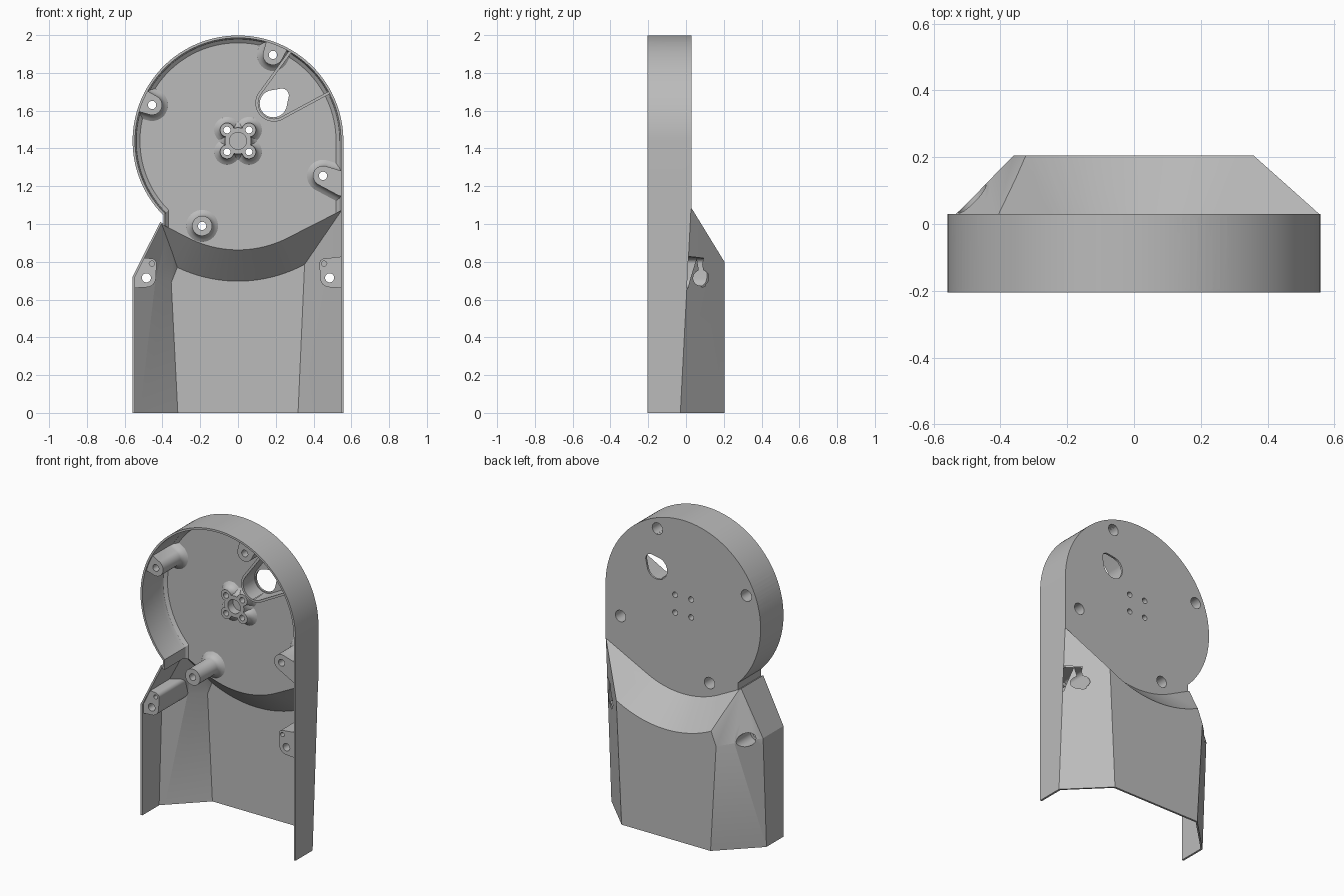
import bpy, bmesh
from math import sin, cos, radians, hypot, pi

if "Cube" in bpy.data.objects:
    bpy.data.objects.remove(bpy.data.objects["Cube"])

CZ, R, T = 1.44, 0.558, 0.013        # disc centre height, disc radius, wall thickness
FRONT, PLATE, BACK = -0.205, 0.03, 0.205
TILT = radians(27)

grey = bpy.data.materials.new("plain_grey")
grey.use_nodes = True
grey.diffuse_color = (0.5, 0.5, 0.5, 1)
grey.node_tree.nodes["Principled BSDF"].inputs["Base Color"].default_value = (0.5, 0.5, 0.5, 1)


def loft(name, layers):
    """Closed solid through loops of equal point count."""
    bm = bmesh.new()
    rings = [[bm.verts.new(p) for p in layer] for layer in layers]
    n = len(rings[0])
    for a, b in zip(rings, rings[1:]):
        for i in range(n):
            j = (i + 1) % n
            bm.faces.new((a[i], a[j], b[j], b[i]))
    bm.faces.new(rings[0])
    bm.faces.new(rings[-1])
    bmesh.ops.triangulate(bm, faces=bm.faces[:])
    bmesh.ops.recalc_face_normals(bm, faces=bm.faces[:])
    mesh = bpy.data.meshes.new(name)
    bm.to_mesh(mesh)
    bm.free()
    mesh.materials.append(grey)
    ob = bpy.data.objects.new(name, mesh)
    bpy.context.scene.collection.objects.link(ob)
    return ob


def combine(target, tool, op, keep=False):
    mod = target.modifiers.new("cut", 'BOOLEAN')
    mod.object, mod.operation, mod.solver = tool, op, 'EXACT'
    bpy.context.view_layer.objects.active = target
    bpy.ops.object.modifier_apply(modifier=mod.name)
    if not keep:
        bpy.data.objects.remove(tool)


def at(y, pts):
    return [(x, y, z) for x, z in pts]


def hull(circles, grow=0.0, n=48):
    """Rounded outline stretched around circles (x, z, radius)."""
    pts = []
    for i in range(n):
        dx, dz = cos(2 * pi * i / n), sin(2 * pi * i / n)
        x, z, r = max(circles, key=lambda c: c[0] * dx + c[1] * dz + c[2])
        pts.append((x + (r + grow) * dx, z + (r + grow) * dz))
    return pts


def rod(name, circles, y0, y1):
    return loft(name, [at(y0, hull(circles)), at(y1, hull(circles))])


def flared(name, circles, y0):
    """Boss with a soft fillet where it meets the plate."""
    steps = ((y0, 0), (-0.02, 0), (-0.005, 0.006), (0.008, 0.018), (0.02, 0.036))
    return loft(name, [at(y, hull(circles, g)) for y, g in steps])


def saddle(r, left, right):
    """Arc under the disc, continued by its tangents to both ends."""
    def end(x):
        return (x, CZ - (r - abs(x) * sin(TILT)) / cos(TILT))
    arc = [TILT * (i / 12 - 1) for i in range(25)]
    return [end(left)] + [(r * sin(a), CZ - r * cos(a)) for a in arc] + [end(right)]


def disc_outline(inset, r_bottom):
    r = R - inset
    arc = [radians(225 * i / 90) for i in range(91)]
    top = [(r * cos(a), CZ + r * sin(a)) for a in arc]
    return top + saddle(r_bottom, top[-1][0], r)


def body_layers(t, y_front):
    """Lower body, chamfered along both back sides and the tilted shoulder."""
    z0 = -0.1 if t else 0
    w, c, top = R - t, t * 0.5, 1.15
    side = [(-w, z0), (-w, 0.72), (-0.342 + t, top), (w, top), (w, z0)]
    bend = [-0.03, 0.005, 0.03, 0.03, -0.03]
    back = [(-0.32 + c, z0), (-0.36 + c, 0.69), (-0.176 + c, top),
            (0.375 - c, top), (0.32 - c, z0)]
    return [at(y_front, side),
            [(x, y - c, z) for (x, z), y in zip(side, bend)],
            at(BACK - t, back)]


def saddle_cutter(steps):
    return loft("saddle_cutter", [at(y, saddle(r, -1, 1) + [(1, 3), (-1, 3)]) for y, r in steps])


# Outer form: round head joined to the lower body
housing = loft("housing", [at(FRONT, disc_outline(0, 0.575)), at(PLATE, disc_outline(0, 0.575))])
body = loft("body", body_layers(0, FRONT))
combine(body, saddle_cutter([(-0.5, 0.57), (PLATE, 0.57), (0.3, 0.825)]), 'DIFFERENCE')
combine(housing, body, 'UNION')

outer = housing.copy()
outer.data = housing.data.copy()
outer.name = "outer_limit"
outer.hide_render = True
bpy.context.scene.collection.objects.link(outer)

# Hollow inside, open to the front and the bottom
floor = PLATE - T
rim = ((-0.4, T), (-0.02, T), (0.002, T + 0.007), (floor, T + 0.026))
combine(housing, loft("head_cavity", [at(y, disc_outline(i, 0.59)) for y, i in rim]), 'DIFFERENCE')
cavity = loft("body_cavity", body_layers(T, -0.4))
combine(cavity, saddle_cutter([(-0.5, 0.577), (floor, 0.577), (0.3, 0.845)]), 'DIFFERENCE')
combine(housing, cavity, 'DIFFERENCE')

# Screw bosses in the head, three of them tied to the rim
bosses = [(-0.455, 1.63), (0.185, 1.895), (0.45, 1.255), (-0.19, 0.99)]
fittings = []
for x, z in bosses:
    shape = [(x, z, 0.053)]
    if z > 1.1:
        k = 0.6 / hypot(x, z - CZ)
        shape.append((x * k, CZ + (z - CZ) * k, 0.065))
    fittings.append(flared("boss", shape, -0.195))

# Lower lugs beside the walls
lugs = [(s * 0.485, 0.715) for s in (-1, 1)]
for s in (-1, 1):
    shape = [(s * 0.485, 0.715, 0.05), (s * 0.458, 0.79, 0.027), (s * 0.57, 0.745, 0.085)]
    fittings.append(rod("lug", shape, -0.195, 0.3))

# Central hub with four lobes
screws = [(sx * 0.058, CZ + sz * 0.058) for sx in (-1, 1) for sz in (-1, 1)]
fittings.append(flared("hub", [(0, CZ, 0.07)], -0.04))
for x, z in screws:
    fittings.append(flared("hub_lobe", [(x, z, 0.037)], -0.04))

# Cable guard: wedge shaped wall opening to the rim
guard = rod("cable_guard", [(0.19, 1.64, 0.098), (0.31, 1.955, 0.01), (0.56, 1.74, 0.01)], -0.1, 0.02)
inner = [(0.19, 1.64, 0.083), (0.337, 1.965, 0.01), (0.575, 1.765, 0.01)]
combine(guard, rod("guard_cut", inner, -0.4, 0.3), 'DIFFERENCE')
fittings.append(guard)

for part in fittings:
    combine(part, outer, 'INTERSECT', keep=True)
    combine(housing, part, 'UNION')
bpy.data.objects.remove(outer)

# Drilled holes and counterbores from the back
drills = []
for x, z in bosses:
    drills += [([(x, z, 0.022)], -0.4, 0.4), ([(x, z, 0.037)], -0.1, 0.4)]
for x, z in lugs:
    drills += [([(x, z, 0.024)], -0.4, 0.4), ([(x, z, 0.042)], -0.03, 0.4)]
    drills.append(([(x * 0.94, 0.79, 0.014)], -0.4, -0.1))
for x, z in screws:
    drills.append(([(x, z, 0.018)], -0.4, 0.4))
drills.append(([(0, CZ, 0.045)], -0.4, 0.012))
drills.append(([(0.187, 1.637, 0.072), (0.232, 1.68, 0.037)], -0.4, 0.4))
for shape, y0, y1 in drills:
    combine(housing, rod("drill", shape, y0, y1), 'DIFFERENCE')

# Smooth curved walls, crisp edges
bpy.ops.object.select_all(action='DESELECT')
housing.select_set(True)
bpy.context.view_layer.objects.active = housing
bpy.ops.object.shade_smooth_by_angle(angle=radians(25))
